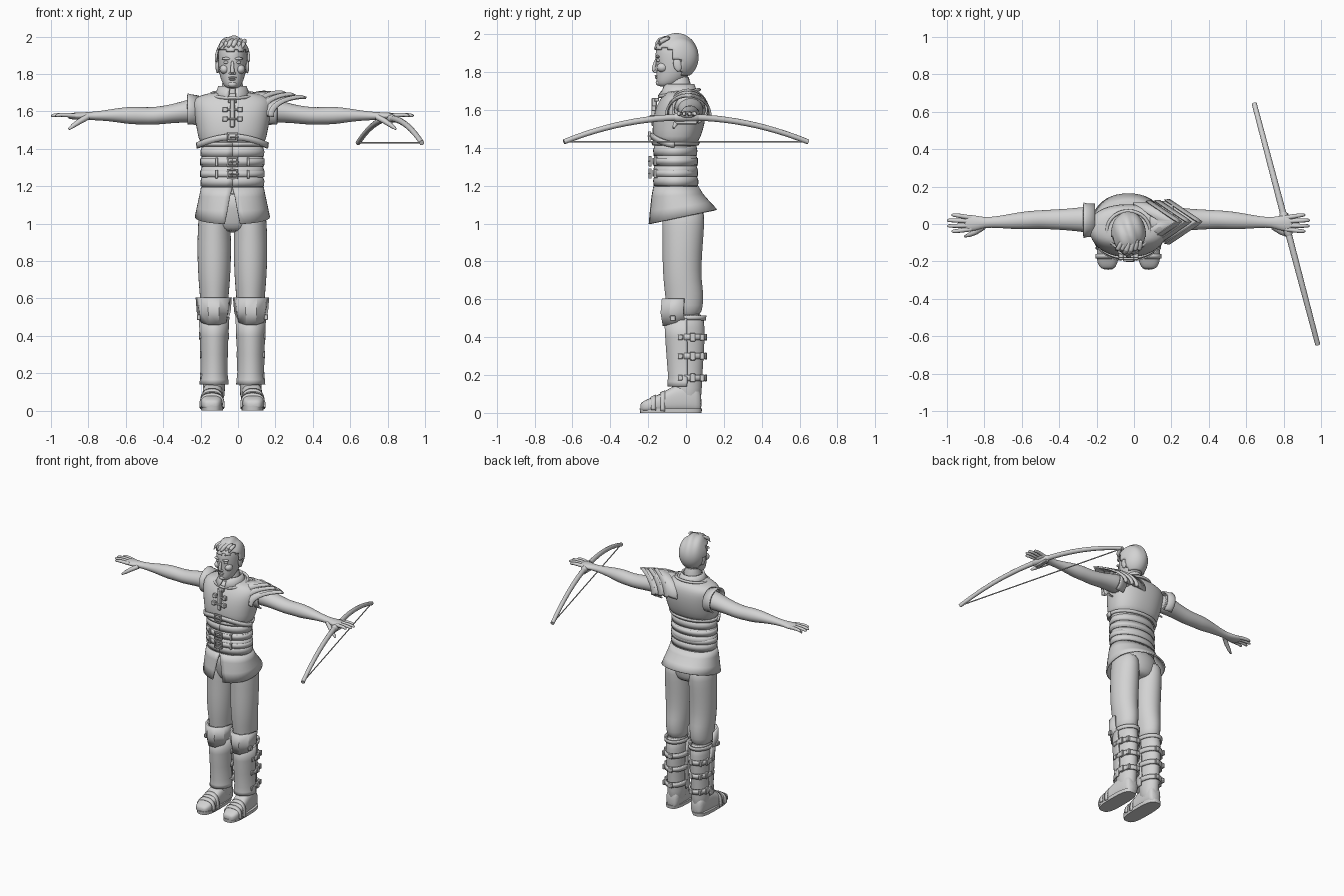
import bpy, bmesh, math
from math import sin, cos, pi, radians
from mathutils import Vector, Matrix

if "Cube" in bpy.data.objects:
    bpy.data.objects.remove(bpy.data.objects["Cube"])

CX = -0.03  # body midline
mat = bpy.data.materials.new("light_grey")
mat.use_nodes = True
GREY = (0.65, 0.65, 0.65, 1)
mat.diffuse_color = GREY
mat.node_tree.nodes["Principled BSDF"].inputs["Base Color"].default_value = GREY


def finish(name, bm, mirror=False, sub=0, thick=0, angle=40, bevel=0):
    bmesh.ops.recalc_face_normals(bm, faces=bm.faces)
    me = bpy.data.meshes.new(name)
    bm.to_mesh(me)
    bm.free()
    me.polygons.foreach_set("use_smooth", [True] * len(me.polygons))
    me.set_sharp_from_angle(angle=radians(angle))
    me.materials.append(mat)
    ob = bpy.data.objects.new(name, me)
    ob.location.x = CX
    bpy.context.scene.collection.objects.link(ob)
    if mirror:
        ob.modifiers.new("mirror", "MIRROR").use_mirror_merge = False
    if thick:
        m = ob.modifiers.new("thickness", "SOLIDIFY")
        m.thickness, m.offset = thick, 0
    if bevel:
        ob.modifiers.new("bevel", "BEVEL").width = bevel
    if sub:
        m = ob.modifiers.new("smooth", "SUBSURF")
        m.levels = m.render_levels = sub
    return ob


def tube(name, sections, axis="Z", n=24, p=2, arc=None, warp=None, **kw):
    """Loft of superellipses; a section is (t, u centre, v centre, u radius, v radius)."""
    bm = bmesh.new()
    rings = []
    for k, (t, cu, cv, ru, rv) in enumerate(sections):
        a0, a1 = arc(k) if arc else (0, 2 * pi)
        ring = []
        for i in range(n + 1 if arc else n):
            a = a0 + (a1 - a0) * i / n
            s, c = sin(a), -cos(a)
            u = cu + ru * math.copysign(abs(s) ** (2 / p), s)
            v = cv + rv * math.copysign(abs(c) ** (2 / p), c)
            co = Vector({"X": (t, u, v), "Y": (u, t, v), "Z": (u, v, t)}[axis])
            if warp:
                warp(co)
            ring.append(bm.verts.new(co))
        rings.append(ring)
    for r, q in zip(rings, rings[1:]):
        for i in range(n):
            j = (i + 1) % len(r)
            bm.faces.new((r[i], r[j], q[j], q[i]))
    if not arc:
        bm.faces.new(rings[0])
        bm.faces.new(rings[-1])
    return finish(name, bm, **kw)


def body(name, rows, xc=0, grow=0, **kw):
    """Upright loft; a row is (z, half width, front y, back y)."""
    return tube(name, [(z, xc, (f + b) / 2, w + grow, (b - f) / 2 + grow)
                       for z, w, f, b in rows], **kw)


def rod(name, pts, radii, n=10, closed=False, **kw):
    bm = bmesh.new()
    pts = [Vector(q) for q in pts]
    last, rings = len(pts) - 1, []
    for i, q in enumerate(pts):
        a, b = ((pts[i - 1], pts[(i + 1) % len(pts)]) if closed
                else (pts[max(i - 1, 0)], pts[min(i + 1, last)]))
        d = (b - a).normalized()
        up = Vector((0, 0, 1)) if abs(d.z) < 0.9 else Vector((0, 1, 0))
        e = d.cross(up).normalized()
        f = e.cross(d)
        r = radii[i] if isinstance(radii, (list, tuple)) else radii
        rings.append([bm.verts.new(q + r * (e * cos(2 * pi * j / n) + f * sin(2 * pi * j / n)))
                      for j in range(n)])
    for r, q in list(zip(rings, rings[1:])) + ([(rings[-1], rings[0])] if closed else []):
        for j in range(n):
            bm.faces.new((r[j], r[(j + 1) % n], q[(j + 1) % n], q[j]))
    if not closed:
        bm.faces.new(rings[0])
        bm.faces.new(rings[-1])
    return finish(name, bm, **kw)


def boxes(name, items, **kw):
    """Boxes given as (centre, full size)."""
    bm = bmesh.new()
    for c, s in items:
        bmesh.ops.create_cube(bm, size=1, matrix=Matrix.Translation(c) @ Matrix.Diagonal((*s, 1)))
    return finish(name, bm, **kw)


def ball(name, c, r, rot=0, **kw):
    bm = bmesh.new()
    bmesh.ops.create_uvsphere(bm, u_segments=16, v_segments=10, radius=1,
                              matrix=Matrix.Translation(c) @ Matrix.Rotation(rot, 4, "X") @ Matrix.Diagonal((*r, 1)))
    return finish(name, bm, angle=80, **kw)


def span(deg0, deg1):
    return lambda k: (radians(deg0), radians(deg1))


# Head and face
body("head", [(1.722, .03, -.145, -.07), (1.74, .048, -.157, -.03), (1.775, .064, -.158, .01),
              (1.82, .073, -.156, .035), (1.87, .077, -.162, .048), (1.92, .077, -.163, .05),
              (1.96, .065, -.14, .035), (1.985, .03, -.1, 0)], sub=1, angle=80)
body("neck", [(1.62, .075, -.11, .05), (1.69, .06, -.1, .025), (1.8, .056, -.095, .025)], sub=1, angle=80)
rod("nose", [(0, -.155, 1.875), (0, -.168, 1.835), (0, -.174, 1.81), (0, -.155, 1.798)],
    [.007, .01, .013, .008], sub=1)
ball("nostrils", (.011, -.162, 1.804), (.009, .01, .007), mirror=True)
ball("brows", (.032, -.15, 1.882), (.025, .013, .008), mirror=True)
ball("eyes", (.032, -.145, 1.862), (.015, .012, .008), mirror=True)
ball("cheeks", (.042, -.125, 1.825), (.026, .03, .025), mirror=True)
ball("upper_lip", (0, -.156, 1.781), (.022, .01, .005))
ball("lower_lip", (0, -.155, 1.771), (.018, .01, .006))
ball("chin", (0, -.143, 1.745), (.024, .017, .017))
ball("ears", (.08, -.045, 1.84), (.01, .022, .037), rot=.2, mirror=True)

# Swept hair shell with wavy strands
bm = bmesh.new()
bmesh.ops.create_uvsphere(bm, u_segments=48, v_segments=28, radius=1)
for v in bm.verts:
    wave = 1 + .025 * sin(9 * v.co.x + 4 * v.co.y) * max(v.co.z + .3, 0)
    v.co = Vector((0, -.055, 1.88)) + Vector((v.co.x * .088, v.co.y * .116, v.co.z * .118)) * wave
for f in list(bm.faces):
    c = f.calc_center_median()
    if not (c.z > 1.925 or (c.y > -.075 and c.z > 1.865) or (c.y > -.025 and c.z > 1.79)):
        bm.faces.remove(f)
finish("hair", bm, thick=.012, angle=60)
for i in range(6):
    x = -.06 + i * .024
    rod("fringe_lock", [(x * .8 + .02, -.08, 1.985), (x, -.145, 1.975 - abs(x) * .2),
                        (x - .012, -.167 + abs(x) * .5, 1.94 - abs(x) * .2)], [.012, .017, .008], sub=1)

# Vest
body("vest", [(1.4, .168, -.165, .05), (1.46, .182, -.178, .08), (1.53, .196, -.177, .1),
              (1.6, .208, -.165, .108), (1.65, .215, -.142, .104), (1.685, .19, -.115, .088),
              (1.705, .085, -.1, .05)], n=32, p=2.3, sub=1, angle=80)
tube("armhole_flange", [(.18, .02, 1.6, .085, .08), (.225, .02, 1.605, .086, .082),
                        (.24, .02, 1.607, .09, .085)], axis="X", arc=span(30, 330),
     thick=.01, mirror=True)
body("collar", [(1.675, .1, -.145, .07), (1.705, .08, -.122, .05), (1.735, .07, -.112, .038)],
     arc=span(12, 348), thick=.012)
rod("neckline_trim", [(.115 * sin(a), -.035 - .105 * cos(a), 1.69 - .018 * cos(a))
                      for a in [2 * pi * i / 28 for i in range(28)]], .009, closed=True)
boxes("placket", [((0, -.168, 1.59), (.028, .03, .15))], bevel=.005)
clasps = []
for z, y in ((1.61, -.17), (1.56, -.18)):
    clasps += [((s * .04, y, z), (.028, .024, .028)) for s in (-1, 1)]
    clasps += [((0, y - .004, z), (.08, .016, .01))]
boxes("clasps", clasps + [((0, -.155, 1.655), (.045, .024, .02))], bevel=.003)


def arch(co):
    co.z -= 1.3 * co.x ** 2


body("chest_strap", [(1.447, .186, -.181, .08), (1.48, .19, -.184, .085)],
     arc=span(-85, 85), warp=arch, thick=.012)
body("vest_hem", [(1.415, .176, -.172, .06), (1.435, .182, -.178, .07)], arc=span(0, 360), thick=.012)

# Waist: overlapping bands, belts and buckles
body("waist", [(1.16, .165, -.163, .062), (1.3, .158, -.16, .045), (1.42, .166, -.163, .055)], n=32)
for i in range(4):
    z = 1.2 + i * .053
    body("waist_band", [(z, .165, -.167, .06 - i * .002), (z + .028, .167, -.17, .062 - i * .002),
                        (z + .055, .158, -.162, .05)], n=32, arc=span(0, 360), thick=.008)


def buckle(x, y, z, w, h):
    bar = .01
    boxes("buckle", [((x + s * w / 2, y, z), (bar, .016, h)) for s in (-1, 1)]
          + [((x, y, z + s * h / 2), (w + bar, .016, bar)) for s in (-1, 1)]
          + [((x + w * .2, y - .006, z), (w, .01, .008))], bevel=.002)


for z in (1.265, 1.33):
    body("belt", [(z - .017, .167, -.171, .058), (z + .017, .167, -.171, .056)], n=32,
         arc=span(0, 360), thick=.012)
    buckle(0, -.19, z, .05, .045)
    boxes("belt_loop", [((s * .085, -.155, z), (.014, .03, .046)) for s in (-1, 1)], bevel=.002)
buckle(0, -.192, 1.463, .045, .04)


# Flared skirt, split at the front with a rising hem at the back
def hem(co):
    if co.z < 1.18:
        co.z += .22 * (co.y + .02) * (1.19 - co.z) / .16


body("skirt", [(1.195, .163, -.168, .062), (1.15, .172, -.178, .085), (1.09, .185, -.187, .125),
               (1.035, .196, -.195, .16)], n=40, p=2.2, warp=hem, thick=.01,
     arc=lambda k: (.06 * k, 2 * pi - .06 * k))

# Trousers
body("hips", [(.95, .1, -.1, .07), (1.0, .155, -.12, .09), (1.08, .168, -.14, .1), (1.18, .16, -.15, .06)],
     sub=1, angle=80)
body("trouser_leg", [(1.1, .08, -.13, .1), (1.0, .087, -.126, .098), (.9, .091, -.125, .09),
                     (.8, .09, -.125, .083), (.7, .085, -.12, .082), (.63, .079, -.112, .094),
                     (.57, .074, -.105, .09), (.5, .068, -.1, .08)], xc=.097, mirror=True, sub=1, angle=80)

# Boots
calf = [(.54, .07, -.1, .094), (.45, .069, -.098, .1), (.35, .065, -.092, .098),
        (.25, .06, -.085, .09), (.13, .06, -.075, .084), (.03, .056, -.06, .08)]
body("boot_shaft", calf, xc=.098, mirror=True, sub=1, angle=80)
tube("boot_foot", [(.083, .1, .05, .035, .05), (.06, .1, .075, .05, .075), (-.02, .104, .08, .055, .08),
                   (-.08, .107, .068, .055, .068), (-.13, .11, .052, .058, .05), (-.19, .112, .04, .06, .038),
                   (-.23, .112, .033, .045, .028), (-.242, .112, .03, .025, .016)],
     axis="Y", p=2.8, mirror=True, sub=1, angle=80)
tube("sole", [(0, .108, -.08, .058, .162), (.024, .108, -.08, .06, .165)], p=3, n=32, mirror=True)
for y, top, r in ((-.11, .115, .06), (-.16, .092, .062)):
    tube("foot_strap", [(y, .109, .03, r, top - .03), (y - .025, .11, .03, r, top - .042)],
         axis="Y", p=2.6, arc=span(80, 280), thick=.01, mirror=True)

# Shin guards and faceted knee guards
body("shin_guard", [(.5, .077, -.11, .1), (.4, .072, -.105, .1), (.3, .068, -.098, .095),
                    (.2, .067, -.09, .09), (.165, .071, -.092, .09), (.14, .073, -.094, .09)],
     xc=.098, arc=span(-95, 95), thick=.01, mirror=True)


def point_down(co):
    if co.z < .52:
        co.z += .3 * (co.y + .13)


body("knee_guard", [(.455, .073, -.122, .1), (.53, .084, -.134, .1), (.605, .09, -.127, .1)], xc=.1,
     n=5, arc=span(-92, 92), warp=point_down, thick=.014, mirror=True, angle=15)
body("knee_cuff", [(.49, .074, -.1, .1), (.515, .076, -.1, .103)], xc=.098,
     arc=span(80, 280), thick=.01, mirror=True)
for z, w in ((.4, .073), (.3, .069), (.185, .067)):
    body("leg_strap", [(z - .016, w, -.09, .102), (z + .016, w, -.09, .102)], xc=.098,
         arc=span(80, 280), thick=.012, mirror=True)
    x = .1 + w
    boxes("leg_buckle", [((x - .003, -.03, z), (.016, .026, .03)), ((x - .004, .035, z), (.018, .03, .044)),
                         ((x - .02, .085, z), (.018, .024, .036)), ((.085, .104, z), (.03, .016, .036))],
          mirror=True, bevel=.003)
boxes("strap_stud", [((.18, -.07, .5), (.02, .028, .03))], mirror=True, bevel=.003)

# Arms and hands
tube("arm", [(.17, .022, 1.605, .075, .07), (.24, .024, 1.602, .068, .062), (.32, .024, 1.588, .058, .05),
             (.42, .024, 1.574, .053, .048), (.48, .024, 1.577, .049, .046), (.54, .02, 1.578, .05, .049),
             (.62, .015, 1.58, .042, .037), (.7, .01, 1.577, .031, .026), (.77, .008, 1.575, .027, .021),
             (.81, .005, 1.575, .04, .02), (.86, .005, 1.575, .046, .018), (.88, .005, 1.575, .04, .013)],
     axis="X", n=20, mirror=True, sub=1, angle=80)
for y, tip in ((-.034, .945), (-.009, .968), (.017, .97), (.042, .945)):
    rod("finger", [(.84, y * .8, 1.577), (.89, y, 1.581), ((.89 + tip) / 2, y * 1.1, 1.582),
                   (tip - .008, y * 1.15, 1.578), (tip, y * 1.15, 1.576)],
        [.012, .012, .0105, .009, .004], mirror=True, angle=80)
rod("thumb", [(.775, -.015, 1.57), (.815, -.042, 1.548), (.85, -.058, 1.524), (.875, -.066, 1.505)],
    [.016, .015, .012, .006], mirror=True, angle=80)


# Layered pointed shoulder armour on the left
def chevron(co):
    co.x -= 1.5 * abs(co.y - .012)


for x0, x1, ry, rz, zc in ((.17, .285, .105, .115, 1.59), (.26, .335, .108, .106, 1.588),
                           (.31, .395, .112, .098, 1.582)):
    tube("shoulder_plate", [(x0, .012, zc, ry - .008, rz), (x1 - .03, .012, zc, ry - .004, rz - .006),
                            (x1 - .025, .012, zc, ry + .004, rz + .002), (x1, .012, zc - .004, ry + .004, rz - .004)],
         axis="X", n=24, arc=span(85, 275), warp=chevron, thick=.012)
ball("shoulder_cap", (.16, .01, 1.635), (.085, .09, .072))


# Bow held in the left hand
def bow_point(s, z=None):
    return (.8425 - .17 * s, .645 * s, 1.562 - .13 * s * s if z is None else z)


steps = [i / 12 - 1 for i in range(25)]
rod("bow", [bow_point(s) for s in steps], [.0175 - .004 * abs(s) for s in steps], n=12)
rod("bow_grip", [bow_point(s / 10) for s in (-1, -.8, 0, .8, 1)], [.016, .022, .024, .022, .016], n=12)
rod("bow_string", [bow_point(-.98, 1.432), bow_point(.98, 1.432)], .004, n=6)
boxes("arrow_rest", [((.84, 0, 1.535), (.03, .12, .02))], bevel=.004)
